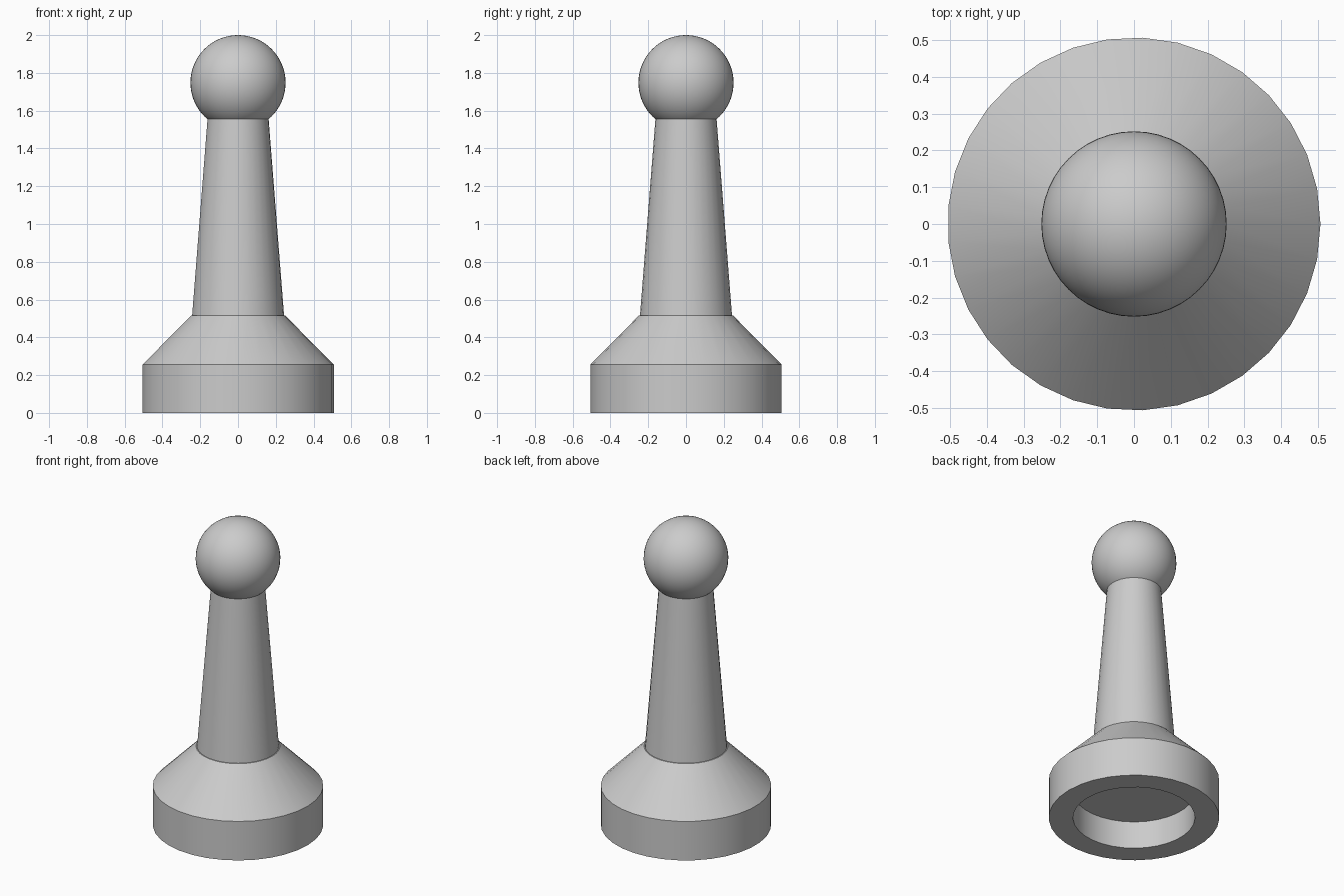
import bpy, math

cube = bpy.data.objects.get("Cube")
if cube:
    bpy.data.objects.remove(cube, do_unlink=True)

SEGMENTS = 33

grey = bpy.data.materials.new("plain_grey")
grey.use_nodes = True
colour = (0.6, 0.6, 0.6, 1)
grey.diffuse_color = colour
grey.node_tree.nodes["Principled BSDF"].inputs["Base Color"].default_value = colour


def finish(obj, name, angle):
    obj.name = name
    obj.data.materials.append(grey)
    bpy.ops.object.select_all(action="DESELECT")
    obj.select_set(True)
    bpy.context.view_layer.objects.active = obj
    bpy.ops.object.shade_smooth_by_angle(angle=math.radians(angle))


def lathe(name, profile, segments=SEGMENTS):
    """Revolve (radius, height) points about z; close both ends with caps."""
    verts, faces = [], []
    for r, z in profile:
        for i in range(segments):
            a = math.tau * i / segments
            verts.append((r * math.cos(a), r * math.sin(a), z))
    for ring in range(len(profile) - 1):
        for i in range(segments):
            j = (i + 1) % segments
            low, high = ring * segments, (ring + 1) * segments
            faces.append((low + i, low + j, high + j, high + i))
    last = len(verts) - segments
    faces.append(tuple(reversed(range(segments))))
    faces.append(tuple(range(last, len(verts))))
    mesh = bpy.data.meshes.new(name)
    mesh.from_pydata(verts, [], faces)
    obj = bpy.data.objects.new(name, mesh)
    bpy.context.collection.objects.link(obj)
    finish(obj, name, 30)


# Foot: recess roof, recess wall, underside rim, outer wall, sloped shoulder
lathe("base", [(0.363, 0.18), (0.363, 0), (0.507, 0),
               (0.507, 0.256), (0.25, 0.515)])

# Tapered stem, its top hidden inside the head
lathe("stem", [(0.244, 0.515), (0.162, 1.557)])

# Round head
bpy.ops.mesh.primitive_uv_sphere_add(segments=48, ring_count=32, radius=0.252,
                                     location=(0, 0, 1.748))
finish(bpy.context.object, "head", 60)
